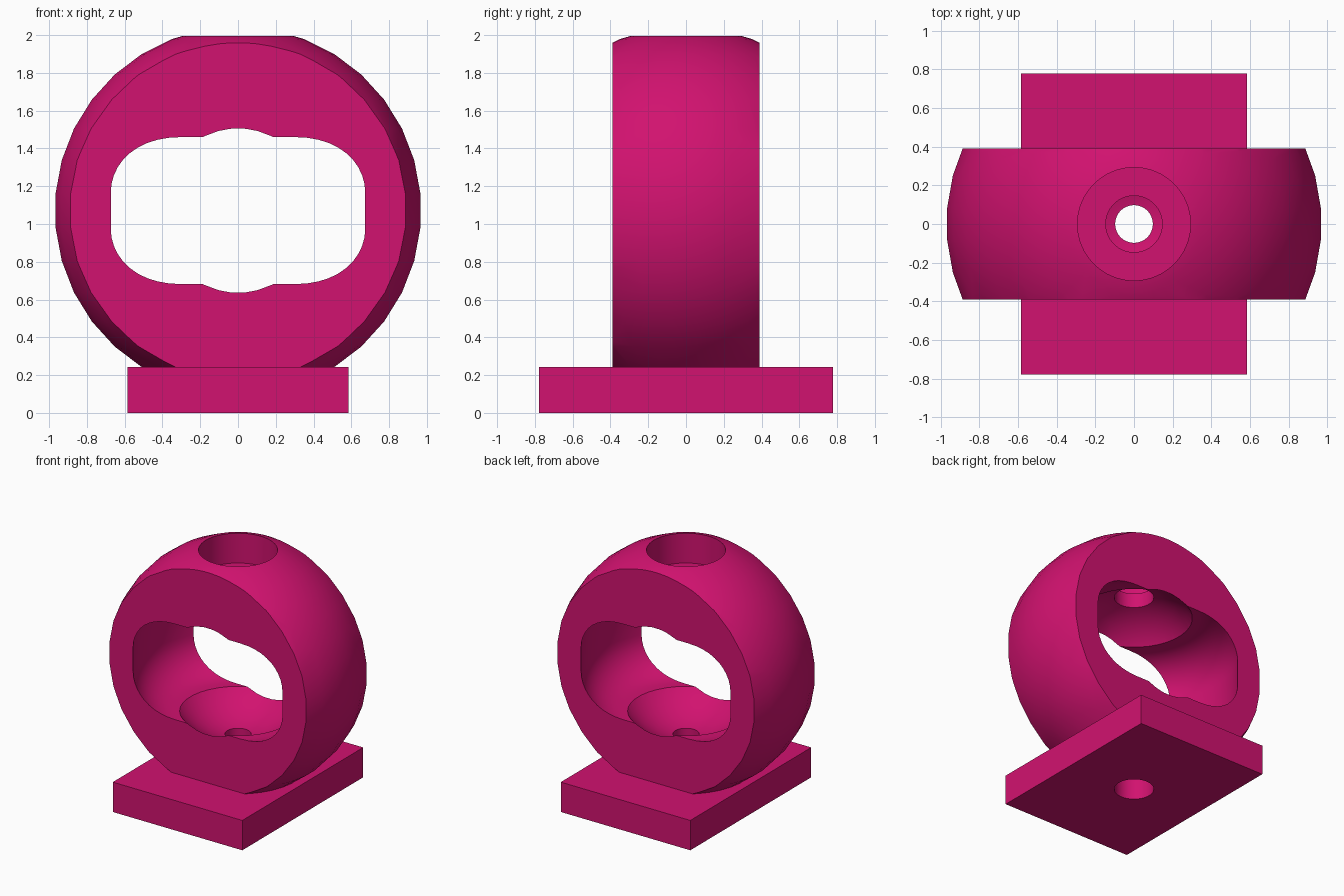
import bpy, bmesh, math
from mathutils import Matrix, Vector

if "Cube" in bpy.data.objects:
    bpy.data.objects.remove(bpy.data.objects["Cube"], do_unlink=True)

U = 2 / 102.7          # design unit
CZ = 55 * U            # centre height of the ball
PLATE_TOP = 12.5 * U

pink = bpy.data.materials.new("magenta")
pink.use_nodes = True
COLOUR = (0.64, 0.006, 0.16, 1)
pink.diffuse_color = COLOUR
pink.node_tree.nodes["Principled BSDF"].inputs["Base Color"].default_value = COLOUR


def make(name, bm):
    bmesh.ops.recalc_face_normals(bm, faces=bm.faces)
    me = bpy.data.meshes.new(name)
    bm.to_mesh(me)
    bm.free()
    me.materials.append(pink)
    ob = bpy.data.objects.new(name, me)
    bpy.context.collection.objects.link(ob)
    return ob


def box(name, x, y, z0, z1):
    bm = bmesh.new()
    bmesh.ops.create_cube(bm, size=1, matrix=Matrix.Translation((0, 0, (z0 + z1) / 2))
                          @ Matrix.Diagonal((2 * x, 2 * y, z1 - z0, 1)))
    return make(name, bm)


def ball(name, r):
    bm = bmesh.new()
    bmesh.ops.create_uvsphere(bm, u_segments=36, v_segments=17, radius=r,
                              matrix=Matrix.Translation((0, 0, CZ)) @ Matrix.Rotation(math.radians(5), 4, 'Z'))
    return make(name, bm)


def lathe(name, profile, steps=64):
    """Turn (radius, height) points, first and last on the axis, about z."""
    bm = bmesh.new()
    vs = [bm.verts.new((r, 0, z)) for r, z in profile]
    es = [bm.edges.new(p) for p in zip(vs, vs[1:])]
    bmesh.ops.spin(bm, geom=vs + es, cent=(0, 0, 0), axis=(0, 0, 1),
                   angle=2 * math.pi, steps=steps)
    bmesh.ops.remove_doubles(bm, verts=bm.verts, dist=1e-5)
    return make(name, bm)


def hole(name, r, z0, z1):
    return lathe(name, [(0, z0), (r, z0), (r, z1), (0, z1)])


def boolean(ob, cutter, op='DIFFERENCE'):
    m = ob.modifiers.new(cutter.name, 'BOOLEAN')
    m.operation, m.solver, m.object = op, 'EXACT', cutter
    bpy.context.view_layer.update()
    me = bpy.data.meshes.new_from_object(ob.evaluated_get(bpy.context.evaluated_depsgraph_get()))
    ob.modifiers.clear()
    ob.data = me
    bpy.data.objects.remove(cutter, do_unlink=True)


# Ball sliced flat front and back, standing on the plate
body = ball("ball_housing", 50 * U)
boolean(body, box("slab", 2, 20 * U, PLATE_TOP, 3), 'INTERSECT')

# Wide turned cavity with rounded rims
f = 15 * U
prof = [(0, CZ - 20 * U)]
for side in (-1, 1):
    arc = [(25 * U + f * math.sin(a), CZ + side * (5 * U + f * math.cos(a)))
           for a in (math.radians(9 * i) for i in range(11))]
    prof += arc if side < 0 else arc[::-1]
prof.append((0, CZ + 20 * U))
boolean(body, lathe("turned_cavity", prof))

# Spherical dishes in the floor and ceiling
boolean(body, ball("dish", 30 * U))

# Vertical bores: wide top recess, ceiling hole, floor hole, lower recess
boolean(body, hole("top_recess", 15 * U, 90 * U, 120 * U))
boolean(body, hole("ceiling_hole", 7.5 * U, 60 * U, 110 * U))
boolean(body, hole("floor_hole", 5 * U, 5 * U, 50 * U))
boolean(body, hole("lower_recess", 7.5 * U, 5 * U, 21 * U))

# Base plate with bore
plate = box("base_plate", 30 * U, 40 * U, 0, PLATE_TOP)
boolean(plate, hole("plate_bore", 7.5 * U, -0.1, 0.5))

# Smooth curved walls, keep rims crisp
for ob in (body, plate):
    bpy.ops.object.select_all(action='DESELECT')
    ob.select_set(True)
    bpy.context.view_layer.objects.active = ob
    bpy.ops.object.shade_smooth_by_angle(angle=math.radians(22))
